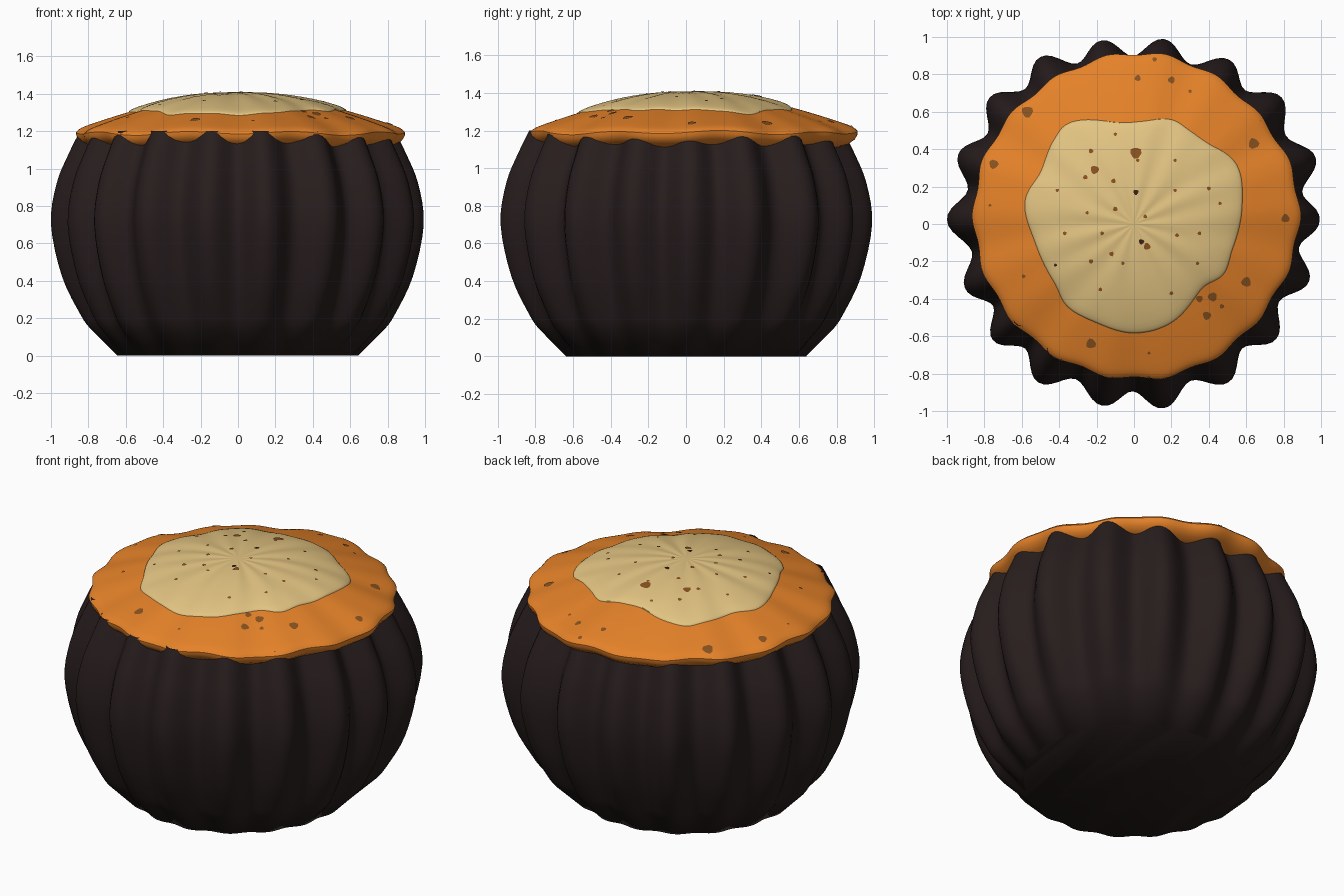
import bpy, math

if "Cube" in bpy.data.objects:
    bpy.data.objects.remove(bpy.data.objects["Cube"])

N = 216          # segments round the model
FLUTES = 18
CX, CY = 0.01, 0.04   # the filling sits slightly off centre


def material(name, rgb):
    m = bpy.data.materials.new(name)
    m.diffuse_color = (*rgb, 1)
    m.use_nodes = True
    m.node_tree.nodes["Principled BSDF"].inputs["Base Color"].default_value = m.diffuse_color
    return m


dark = material("dark shell", (0.021, 0.0125, 0.0125))
orange = material("orange filling", (0.79, 0.225, 0.022))
cream = material("cream topping", (0.77, 0.555, 0.225))
brown = material("brown speck", (0.25, 0.085, 0.014))
black = material("dark speck", (0.04, 0.015, 0.008))


def lerp(points, t):
    for (a, b), (c, d) in zip(points, points[1:]):
        if t <= c:
            return b + (d - b) * (t - a) / (c - a)
    return points[-1][1]


def smooth_curve(pts, steps=4):
    """Catmull-Rom through profile points."""
    out = []
    for i in range(len(pts) - 1):
        p = [pts[max(0, min(len(pts) - 1, i + k))] for k in (-1, 0, 1, 2)]
        for s in range(steps):
            t = s / steps
            out.append(tuple(0.5 * (2 * b + (c - a) * t + (2 * a - 5 * b + 4 * c - d) * t * t
                                    + (3 * b - a - 3 * c + d) * t ** 3) for a, b, c, d in zip(*p)))
    return out + [pts[-1]]


def make(name, verts, faces, mats, angle=40):
    me = bpy.data.meshes.new(name)
    me.from_pydata(verts, [], faces)
    ob = bpy.data.objects.new(name, me)
    bpy.context.collection.objects.link(ob)
    for m in mats:
        me.materials.append(m)
    bpy.ops.object.select_all(action='DESELECT')
    ob.select_set(True)
    bpy.context.view_layer.objects.active = ob
    bpy.ops.object.shade_smooth_by_angle(angle=math.radians(angle))
    return ob


def rings(name, rows, point, mat, cap_start=False, cap_end=False, angle=40):
    """Skin rows of N points; point(row, angle) gives the position."""
    verts = [point(r, 2 * math.pi * j / N) for r in rows for j in range(N)]
    faces = [(i * N + j, i * N + (j + 1) % N, (i + 1) * N + (j + 1) % N, (i + 1) * N + j)
             for i in range(len(rows) - 1) for j in range(N)]
    if cap_start:
        faces.append(tuple(reversed(range(N))))
    if cap_end:
        faces.append(tuple(range((len(rows) - 1) * N, len(rows) * N)))
    return make(name, verts, faces, [mat], angle)


# Fluted shell: (peak radius, height, flute depth), from flat base to rim
shell_profile = [(0.645, 0, 0.02)] + smooth_curve([
    (0.795, 0.15, 0.045), (0.84, 0.215, 0.056), (0.94, 0.42, 0.085), (1.0, 0.7, 0.1),
    (0.97, 0.92, 0.098), (0.905, 1.08, 0.092), (0.845, 1.2, 0.085)])

# Slightly uneven ridge tips, seen from above
tips = [(.99, .03), (.985, .36), (.80, .69), (.51, .885), (.155, .99), (-.17, .98),
        (-.5, .905), (-.775, .69), (-.94, .385), (-1, .03), (-.89, -.34), (-.75, -.61),
        (-.515, -.84), (-.17, -.965), (.155, -.985), (.505, -.84), (.76, -.60), (.935, -.29)]
shift = [(x - math.cos(k * math.pi / 9), y - math.sin(k * math.pi / 9)) for k, (x, y) in enumerate(tips)]
shift = smooth_curve(shift + shift[:1], N // FLUTES)


def shell_point(row, a):
    r, z, depth = row
    r -= depth * (0.5 - 0.5 * math.cos(FLUTES * a)) ** 1.1
    dx, dy = shift[round(a / (2 * math.pi) * N)]
    k = 7 * depth
    return (r * math.cos(a) + k * dx, r * math.sin(a) + k * dy, z)


rings("fluted_shell", shell_profile, shell_point, dark, cap_start=True, angle=75)

# Domed filling
dome_profile = smooth_curve([(0.002, 1.392), (0.2, 1.383), (0.4, 1.352), (0.6, 1.298),
                             (0.75, 1.25), (0.84, 1.217), (0.87, 1.193)])
under = [(0.868, 1.175), (0.855, 1.152), (0.825, 1.13), (0.77, 1.11), (0.6, 1.11), (0.01, 1.11)]


def wave(a):
    return (0.011 * math.cos(FLUTES * a) + 0.005 * math.sin(5 * a + 1)
            + 0.008 * (math.cos(4 * a) - 1))


def ripple(r, a):
    s = (r / 0.87) ** 2
    return 0.008 * s * math.cos(9 * a - math.pi / 2) + 0.004 * s * (math.cos(4 * a) - 1)


def dome_point(row, a):
    r, z = row
    rr = r * (1 + wave(a))
    return (CX + rr * math.cos(a), CY + rr * math.sin(a), z + ripple(r, a))


rings("domed_filling", list(reversed(dome_profile + under)), dome_point, orange, True, True)


def dome_z(x, y):
    a = math.atan2(y - CY, x - CX)
    r = math.hypot(x - CX, y - CY) / (1 + wave(a))
    return lerp(dome_profile, max(r, 0.002)) + ripple(r, a)


# Cream topping: irregular outline draped over the dome
outline = [(0.58, 0.1), (0.55, 0.32), (0.4, 0.43), (0.3, 0.5), (0.2, 0.56), (0.04, 0.55),
           (-0.1, 0.545), (-0.34, 0.545), (-0.43, 0.45), (-0.5, 0.28), (-0.585, 0.12), (-0.53, -0.1),
           (-0.43, -0.31), (-0.36, -0.44), (-0.2, -0.53), (0, -0.585), (0.2, -0.53),
           (0.36, -0.35), (0.48, -0.27), (0.53, -0.13)]
polar = sorted((math.atan2(y, x) % (2 * math.pi), math.hypot(x, y)) for x, y in outline)
polar = ([(a - 2 * math.pi, r) for a, r in polar[-3:]] + polar
         + [(a + 2 * math.pi, r) for a, r in polar[:3]])
polar = smooth_curve(polar, 6)


def lift(t):
    return 0.017 * math.sqrt(max(0, 1 - t ** 14))


def cream_point(t, a):
    r = t * lerp(polar, a)
    x, y = r * math.cos(a), r * math.sin(a)
    z = dome_z(x, y) + lift(t) + 0.0025 * math.sin(math.pi * t) * math.cos(13 * a)
    return (x, y, z - (0.006 if t == 1 else 0))


cream_rows = [1, 0.995, 0.98, 0.95, 0.9, 0.8, 0.7, 0.6, 0.5, 0.4, 0.3, 0.2, 0.1, 0.01]
rings("cream_topping", cream_rows, cream_point, cream, cap_end=True)

# Specks: thin patches draped on the surface (x, y, radius)
on_cream = [(0.01, 0.38, 0.03), (-0.21, 0.29, 0.022), (-0.23, 0.39, 0.012), (-0.26, 0.25, 0.012),
            (-0.11, 0.23, 0.012), (0.22, 0.34, 0.009), (0.22, 0.18, 0.009), (0.4, 0.19, 0.01),
            (0.46, 0.11, 0.009), (-0.1, 0.08, 0.012), (0.06, 0.04, 0.01), (-0.25, 0.06, 0.009),
            (-0.41, 0.18, 0.009), (-0.37, -0.05, 0.01), (-0.17, -0.05, 0.01), (0.07, -0.12, 0.018),
            (0.23, -0.06, 0.01), (0.35, -0.05, 0.01), (-0.12, -0.16, 0.012), (-0.23, -0.2, 0.012),
            (-0.06, -0.21, 0.009), (0.34, -0.21, 0.009), (0.2, -0.37, 0.01), (-0.18, -0.35, 0.01),
            (-0.1, 0.48, 0.009), (0.02, 0.34, 0.009)]
on_orange = [(-0.57, 0.6, 0.03), (-0.75, 0.32, 0.024), (0.64, 0.43, 0.028), (0.81, 0.03, 0.022),
             (0.6, -0.31, 0.026), (0.42, -0.39, 0.024), (0.35, -0.4, 0.018), (0.39, -0.49, 0.022),
             (0.47, -0.44, 0.012), (-0.23, -0.64, 0.026), (0.02, 0.78, 0.016), (0.2, 0.77, 0.018),
             (0.3, 0.71, 0.009), (0.11, 0.88, 0.012), (-0.59, -0.28, 0.01), (-0.77, 0.1, 0.008),
             (0.08, -0.69, 0.008)]
on_cream_dark = [(0.01, 0.17, 0.014), (0.04, -0.095, 0.014), (-0.42, -0.22, 0.008)]


def specks(name, spots, mat, on_top):
    verts, faces = [], []
    for k, (cx, cy, r) in enumerate(spots):
        b = len(verts)
        for rad in (0, 0.5, 1):
            for j in range(10 if rad else 1):
                a = 2 * math.pi * j / 10
                q = r * rad * (1 + 0.12 * math.sin(3 * a + k))
                x, y = cx + q * math.cos(a), cy + q * math.sin(a)
                if on_top:
                    ang = math.atan2(y, x) % (2 * math.pi)
                    z = cream_point(math.hypot(x, y) / lerp(polar, ang), ang)[2]
                else:
                    z = dome_z(x, y)
                verts.append((x, y, z + 0.004))
        for j in range(10):
            n = (j + 1) % 10
            faces.append((b, b + 1 + j, b + 1 + n))
            faces.append((b + 1 + j, b + 11 + j, b + 11 + n, b + 1 + n))
    make(name, verts, faces, [mat])


specks("cream_specks", on_cream, brown, True)
specks("cream_dark_specks", on_cream_dark, black, True)
specks("filling_specks", on_orange, brown, False)
